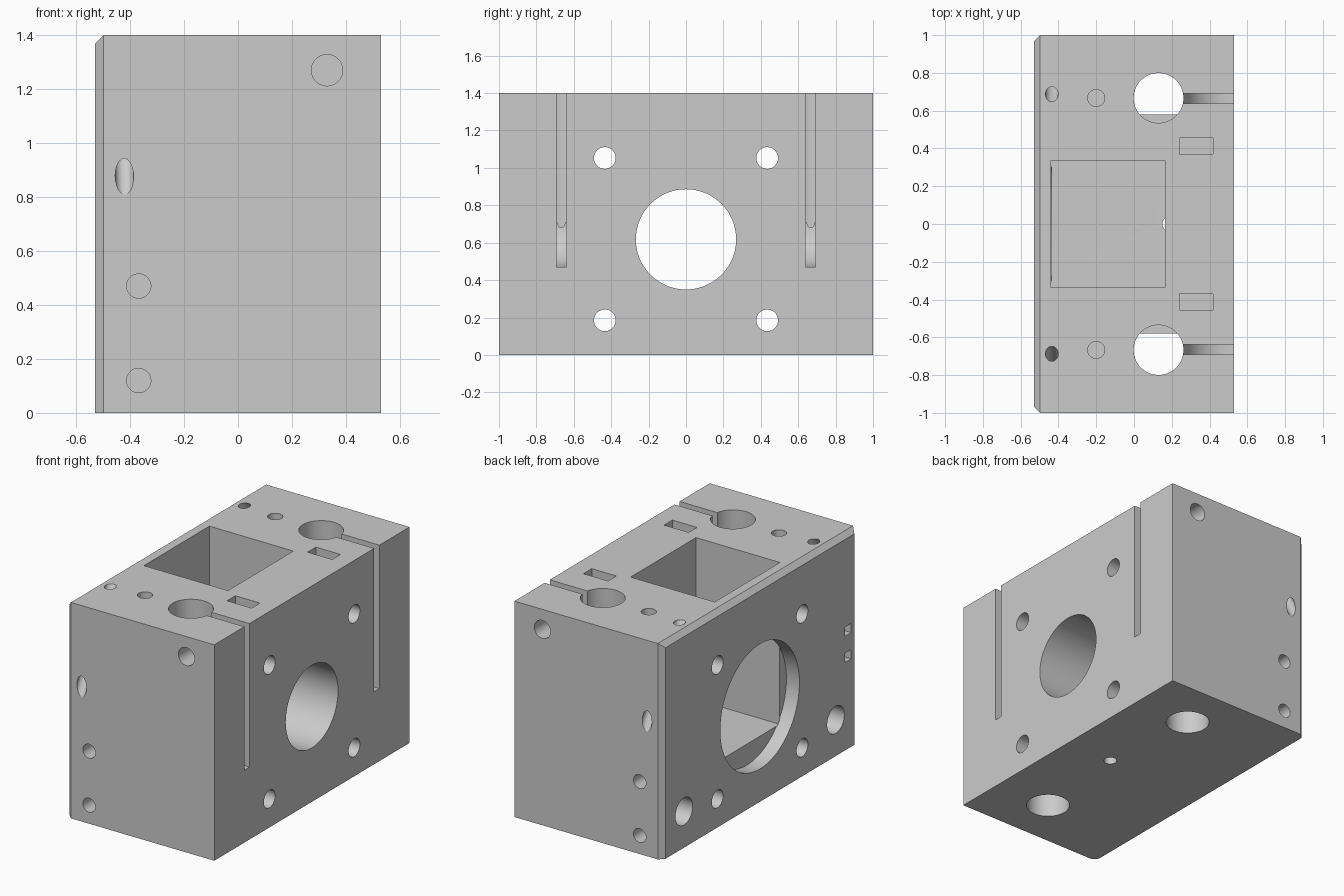
import bpy, bmesh, math
from mathutils import Vector

cube = bpy.data.objects.get("Cube")
if cube:
    bpy.data.objects.remove(cube, do_unlink=True)

grey = bpy.data.materials.new("light_grey")
grey.use_nodes = True
grey.diffuse_color = (0.6, 0.6, 0.6, 1)
grey.node_tree.nodes["Principled BSDF"].inputs["Base Color"].default_value = (0.6, 0.6, 0.6, 1)


def new_object(name, bm):
    bmesh.ops.recalc_face_normals(bm, faces=bm.faces)
    mesh = bpy.data.meshes.new(name)
    bm.to_mesh(mesh)
    bm.free()
    mesh.materials.append(grey)
    obj = bpy.data.objects.new(name, mesh)
    bpy.context.collection.objects.link(obj)
    return obj


def box_mesh(low, high):
    bm = bmesh.new()
    bmesh.ops.create_cube(bm, size=1)
    for v in bm.verts:
        v.co = [a + (b - a) * (c + 0.5) for a, b, c in zip(low, high, v.co)]
    return bm


def apply_boolean(tool, operation="DIFFERENCE"):
    mod = block.modifiers.new("shape", "BOOLEAN")
    mod.operation, mod.solver, mod.object = operation, "EXACT", tool
    bpy.context.view_layer.objects.active = block
    bpy.ops.object.modifier_apply(modifier=mod.name)
    bpy.data.objects.remove(tool, do_unlink=True)


def cut_box(low, high):
    apply_boolean(new_object("box_cutter", box_mesh(low, high)))


def drill(start, end, radius, sides=48):
    start, end = Vector(start), Vector(end)
    axis = end - start
    bm = bmesh.new()
    bmesh.ops.create_cone(bm, cap_ends=True, segments=sides, radius1=radius,
                          radius2=radius, depth=axis.length)
    bm.transform(axis.to_track_quat("Z", "Y").to_matrix().to_4x4())
    bmesh.ops.translate(bm, verts=bm.verts, vec=(start + end) / 2)
    apply_boolean(new_object("drill_cutter", bm))


def cut_slot(y, width):
    # Clamp slot whose floor sweeps up to the rod bore
    r = 0.24
    arc = [(0.5 - r * math.sin(a), 0.71 - r * math.cos(a))
           for a in (math.pi / 2 * i / 16 for i in range(17))]
    profile = [(0.6, 1.5), (0.6, 0.47)] + arc + [(0.2, 0.71), (0.2, 1.5)]
    bm = bmesh.new()
    face = bm.faces.new([bm.verts.new((x, y - width / 2, z)) for x, z in profile])
    extruded = bmesh.ops.extrude_face_region(bm, geom=[face])["geom"]
    bmesh.ops.translate(bm, vec=(0, width, 0),
                        verts=[v for v in extruded if isinstance(v, bmesh.types.BMVert)])
    apply_boolean(new_object("slot_cutter", bm))


# Main block, chamfered around three edges of its left-hand face
bm = box_mesh((-0.53, -1, 0), (0.53, 1, 1.4))
edges = []
for e in bm.edges:
    mid = (e.verts[0].co + e.verts[1].co) / 2
    if mid.x < -0.5 and mid.z > 0.1:
        edges.append(e)
bmesh.ops.bevel(bm, geom=edges, offset=0.032, segments=1, affect="EDGES")
block = new_object("machined_block", bm)

# Central pocket, motor bore, wide bore and drain hole
cut_box((-0.44, -0.335, 0.35), (0.163, 0.335, 1.5))
drill((0.1, 0, 0.618), (0.6, 0, 0.618), 0.268, 96)
drill((-0.6, 0, 0.618), (-0.437, 0, 0.618), 0.405, 96)
drill((0.19, 0, -0.1), (0.19, 0, 0.45), 0.04)

for s in (-1, 1):
    # Rod bore with inner ledge and clamp slot
    drill((0.13, s * 0.667, -0.1), (0.13, s * 0.667, 1.5), 0.132, 64)
    y0, y1 = sorted((s * 0.51, s * 0.58))
    apply_boolean(new_object("ledge", box_mesh((0, y0, 0.36), (0.26, y1, 0.46))), "UNION")
    cut_slot(s * 0.665, 0.053)
    # Top screw hole and nut pocket
    drill((-0.2, s * 0.667, 0.9), (-0.2, s * 0.667, 1.5), 0.045)
    y0, y1 = sorted((s * 0.37, s * 0.455))
    cut_box((0.24, y0, 1.2), (0.417, y1, 1.5))
    # Slanted duct from the top to the end face
    top, side = Vector((-0.435, s * 0.687, 1.4)), Vector((-0.421, s, 0.876))
    reach = (side - top) * 0.2
    drill(top - reach, side + reach, 0.034)
    # End face holes
    drill((0.33, s * 1.1, 1.27), (0.33, s * 0.5, 1.27), 0.058)
    for z in (0.12, 0.47):
        drill((-0.368, s * 1.1, z), (-0.368, s * 0.7, z), 0.045)
    # Mounting holes through the block
    for z in (0.185, 1.053):
        drill((-0.6, s * 0.434, z), (0.6, s * 0.434, z), 0.058)
    # Blind holes beside the wide bore
    drill((-0.6, s * 0.777, 0.235), (-0.23, s * 0.777, 0.235), 0.088)

# Two small square sockets near one end
for z in (0.6, 0.77):
    cut_box((-0.6, -0.935, z - 0.03), (-0.43, -0.87, z + 0.03))

bpy.ops.object.select_all(action="DESELECT")
block.select_set(True)
bpy.context.view_layer.objects.active = block
bpy.ops.object.shade_smooth_by_angle(angle=math.radians(25))
